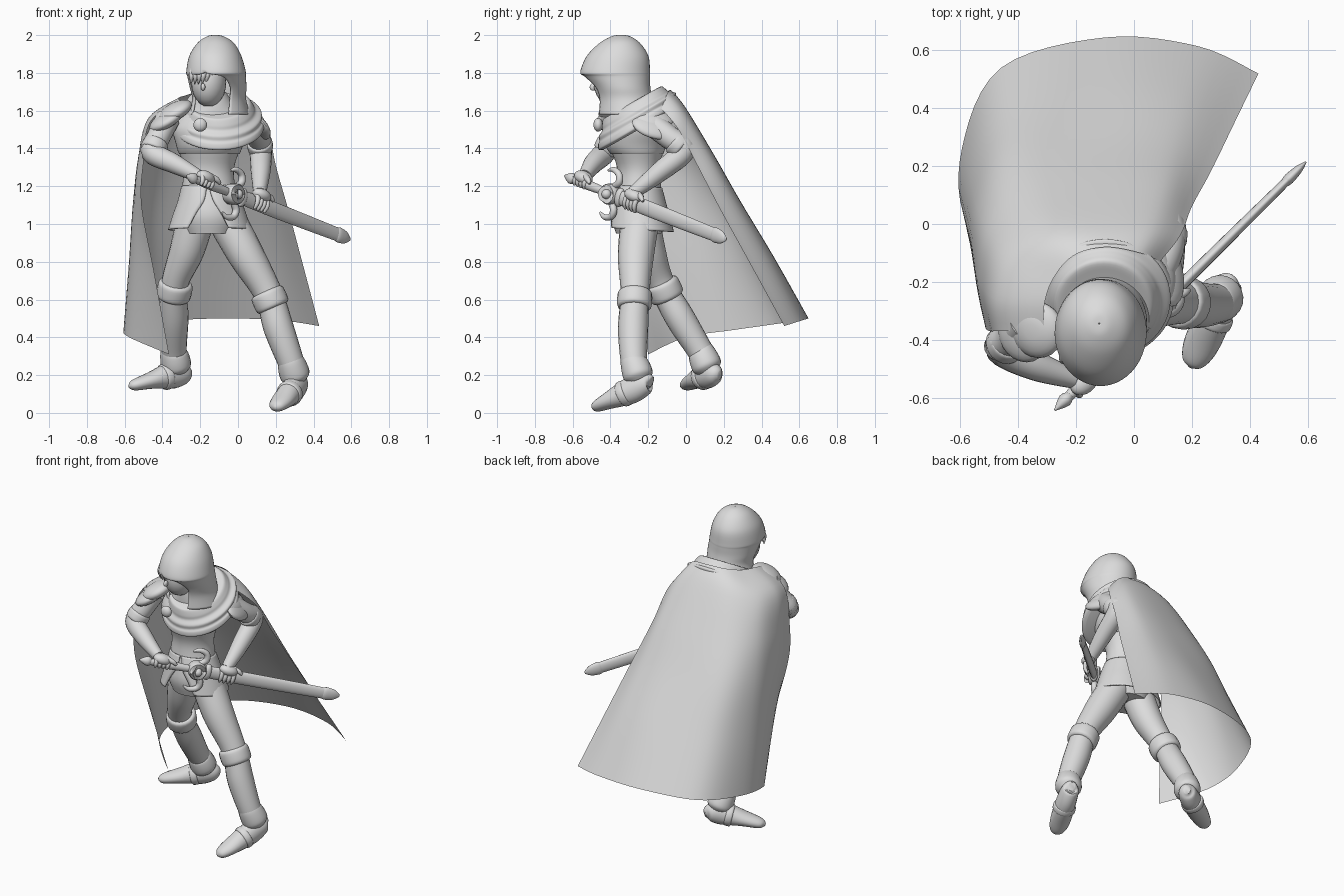
import bpy, bmesh, math
from mathutils import Vector, Euler

mat = bpy.data.materials.new("plain_grey")
mat.diffuse_color = (0.72, 0.72, 0.72, 1)


def smooth(rows, n):
    """Catmull-Rom interpolation between rows of numbers."""
    out, m = [], len(rows) - 1
    for i in range(m):
        a, b, c, d = rows[max(i - 1, 0)], rows[i], rows[i + 1], rows[min(i + 2, m)]
        for k in range(n):
            t = k / n
            out.append([0.5 * (2 * q + (r - p) * t + (2 * p - 5 * q + 4 * r - s) * t * t
                        + (3 * q - p - 3 * r + s) * t ** 3) for p, q, r, s in zip(a, b, c, d)])
    return out + [list(rows[m])]


def grid(name, rows, closed=True, cap=True, thick=0):
    bm = bmesh.new()
    vs = [[bm.verts.new(p) for p in r] for r in rows]
    n = len(rows[0])
    for r, s in zip(vs, vs[1:]):
        for j in range(n if closed else n - 1):
            k = (j + 1) % n
            bm.faces.new((r[j], r[k], s[k], s[j]))
    if cap:
        bm.faces.new(vs[0])
        bm.faces.new(vs[-1])
    bmesh.ops.remove_doubles(bm, verts=bm.verts, dist=1e-5)
    bmesh.ops.recalc_face_normals(bm, faces=bm.faces)
    me = bpy.data.meshes.new(name)
    bm.to_mesh(me)
    bm.free()
    me.materials.append(mat)
    ob = bpy.data.objects.new(name, me)
    bpy.context.collection.objects.link(ob)
    if thick:
        ob.modifiers.new("thickness", 'SOLIDIFY').thickness = thick
    return ob


def tube(name, pts, radii, ref=(0, 1, 0), n=20, sub=5):
    """Sweep an ellipse along a smooth path; radii are numbers or (side, up) pairs."""
    rad = [r if isinstance(r, tuple) else (r, r) for r in radii]
    path = smooth([tuple(p) + r for p, r in zip(pts, rad)], sub)
    c = [Vector(p[:3]) for p in path]
    rows = []
    for i, p in enumerate(path):
        t = (c[min(i + 1, len(c) - 1)] - c[max(i - 1, 0)]).normalized()
        side = t.cross(Vector(ref)).normalized()
        up = side.cross(t)
        rows.append([c[i] + side * p[3] * math.cos(a) + up * p[4] * math.sin(a)
                     for a in (2 * math.pi * k / n for k in range(n))])
    return grid(name, rows)


def shell(name, st, tilt=0, facing=-90, closed=True, thick=0, cap=True, n=48, sub=5):
    """Stack ellipses (z, cx, cy, rx, ry, half gap in degrees)."""
    rows = []
    for z, cx, cy, rx, ry, gap in smooth(st, sub):
        gap, row = max(gap, 0), []
        for k in range(n):
            f = k / n if closed else k / (n - 1)
            a = math.radians(facing + gap + (360 - 2 * gap) * f)
            y = ry * math.sin(a)
            row.append((cx + rx * math.cos(a), cy + y, z + tilt * y))
        rows.append(row)
    return grid(name, rows, closed, cap, thick)


def ball(name, loc, scale, rot=(0, 0, 0), seg=24):
    R = Euler([math.radians(a) for a in rot]).to_matrix()
    rows = []
    for i in range(1, seg // 2):
        p = math.pi * i / (seg // 2)
        rows.append([Vector(loc) + R @ Vector((scale[0] * math.sin(p) * math.cos(a),
                     scale[1] * math.sin(p) * math.sin(a), scale[2] * math.cos(p)))
                     for a in (2 * math.pi * k / seg for k in range(seg))])
    return grid(name, rows)


def band(name, p, d, r, h):
    p, d = Vector(p), Vector(d).normalized()
    tube(name, [p + d * h * k for k in (-1, -.75, 0, .75, 1)],
         [r * .84, r * .97, r, r * .97, r * .84], sub=3)


# Head, face and hair
ball("head", (-.155, -.385, 1.75), (.092, .105, .13), (0, 0, -15))
ball("nose", (-.185, -.492, 1.725), (.012, .018, .02))
for i in range(6):
    x = -.24 + i * .02
    y = -.465 - .03 * math.sin(i / 5 * math.pi)
    tube("hair_lock", [(x, y + .02, 1.82), (x - .004, y - .005, 1.785), (x - .01, y + .006, 1.74)],
         [.02, .015, .002], ref=(1, 0, 0), n=8)

# Hood with face opening, and draped cowl
shell("hood", [(2.0, -.12, -.345, .002, .002, 0), (1.995, -.12, -.345, .04, .045, 0),
               (1.96, -.118, -.35, .095, .105, 0), (1.89, -.12, -.362, .138, .163, 0),
               (1.805, -.116, -.375, .158, .185, 0), (1.78, -.113, -.365, .155, .175, 34),
               (1.72, -.105, -.34, .15, .152, 48), (1.66, -.10, -.32, .143, .15, 46),
               (1.58, -.1, -.29, .165, .18, 40)], facing=-112, closed=False, cap=False, thick=.01)
shell("cowl", [(1.635, -.105, -.3, .13, .13, 0), (1.64, -.105, -.285, .165, .155, 0),
               (1.615, -.1, -.275, .182, .17, 0), (1.595, -.1, -.265, .195, .18, 0),
               (1.58, -.1, -.258, .225, .203, 0), (1.555, -.1, -.255, .225, .203, 0),
               (1.54, -.1, -.255, .235, .21, 0), (1.515, -.1, -.25, .238, .212, 0),
               (1.5, -.1, -.25, .215, .19, 0)], tilt=.57)
ball("brooch", (-.2, -.465, 1.525), (.036, .025, .036))

# Torso with short jacket
shell("torso", [(.95, -.15, -.25, .13, .12, 0), (1.05, -.15, -.25, .165, .145, 0),
                (1.2, -.155, -.25, .14, .118, 0), (1.3, -.155, -.25, .135, .115, 0),
                (1.42, -.15, -.26, .17, .145, 0), (1.53, -.14, -.25, .2, .15, 0),
                (1.62, -.13, -.28, .12, .12, 0), (1.7, -.13, -.33, .065, .065, 0)])
shell("short_jacket", [(1.37, -.152, -.258, .15, .13, 0), (1.375, -.152, -.26, .162, .142, 0),
                       (1.42, -.15, -.268, .178, .16, 0), (1.5, -.145, -.263, .2, .165, 0),
                       (1.56, -.14, -.26, .18, .14, 0)])
# Split skirt
shell("split_skirt", [(1.2, -.155, -.25, .145, .124, 2), (1.12, -.15, -.25, .17, .145, 8),
                      (1.05, -.15, -.245, .195, .16, 20), (.97, -.15, -.24, .22, .176, 30)],
      tilt=-.06, facing=-92, closed=False, cap=False, thick=.008)

# Cape: top edge, shoulder line, upper, middle, lower and hem, from left front to right
cape = [
    [(-.31, -.37, 1.65), (-.31, -.28, 1.67), (-.28, -.19, 1.68), (-.21, -.11, 1.7),
     (-.1, -.08, 1.71), (.02, -.1, 1.69), (.09, -.13, 1.61)],
    [(-.465, -.37, 1.54), (-.475, -.26, 1.56), (-.43, -.12, 1.57), (-.29, -.03, 1.61),
     (-.1, -.005, 1.62), (.06, -.01, 1.59), (.16, -.04, 1.5)],
    [(-.5, -.37, 1.33), (-.53, -.21, 1.34), (-.50, -.03, 1.36), (-.36, .1, 1.37),
     (-.1, .145, 1.37), (.1, .13, 1.36), (.2, .06, 1.31)],
    [(-.51, -.35, 1.1), (-.55, -.17, 1.11), (-.54, .05, 1.12), (-.41, .23, 1.12),
     (-.1, .287, 1.12), (.13, .27, 1.11), (.265, .18, 1.08)],
    [(-.445, -.29, .75), (-.56, -.1, .77), (-.565, .15, .8), (-.43, .38, .81),
     (-.1, .465, .82), (.17, .445, .81), (.345, .345, .78)],
    [(-.365, -.2, .31), (-.575, .0, .40), (-.595, .26, .44), (-.46, .54, .48),
     (-.1, .645, .5), (.22, .615, .49), (.43, .52, .46)]]
across = [sum(smooth(r, 6), []) for r in cape]
grid("cape", [[r[i:i + 3] for i in range(0, len(r), 3)] for r in smooth(across, 6)],
     closed=False, cap=False)

# Legs, boots and shoes
legs = {
    "right": ([(-.22, -.24, 1.04), (-.27, -.2, .86), (-.335, -.13, .68), (-.34, -.03, .5),
               (-.34, .08, .32), (-.325, .115, .24)], [.1, .092, .072, .078, .068, .068],
              [(-.265, .18, .2), (-.285, .155, .205), (-.35, .11, .2), (-.46, .05, .172),
               (-.55, .005, .147), (-.578, -.005, .14)]),
    "left": ([(-.07, -.24, 1.04), (.04, -.265, .84), (.16, -.27, .63), (.215, -.28, .45),
              (.28, -.275, .27), (.305, -.25, .19)], [.102, .096, .076, .08, .07, .068],
             [(.335, -.185, .16), (.325, -.205, .16), (.29, -.29, .12), (.235, -.41, .064),
              (.205, -.475, .034), (.195, -.495, .026)])}
for s, (pts, rad, foot) in legs.items():
    tube(s + "_leg", pts, rad, sub=8)
    v = [Vector(p) for p in pts]
    band(s + "_knee_cuff", v[2].lerp(v[3], .17), v[3] - v[1], .093, .048)
    tube(s + "_boot_ankle", [v[4].lerp(v[3], .15), v[4], v[4].lerp(v[5], .6), v[5],
                             v[5] + (v[5] - v[4]) * .3], [.06, .072, .08, .076, .05])
    tube(s + "_shoe", foot, [(.02, .025), (.05, .055), (.06, .072), (.062, .045),
                             (.042, .029), (.008, .008)], ref=(0, 0, 1))
    f = [Vector(p) for p in foot]
    band(s + "_shoe_strap", f[2].lerp(f[3], .3), f[3] - f[2], .07, .022)

# Arms with sleeve cuffs
arms = {"right": [(-.37, -.34, 1.56), (-.42, -.39, 1.46), (-.455, -.43, 1.38),
                  (-.34, -.49, 1.32), (-.21, -.535, 1.255)],
        "left": [(.07, -.18, 1.53), (.11, -.09, 1.46), (.12, -.01, 1.39),
                 (.12, -.14, 1.275), (.115, -.28, 1.165)]}
for s, pts in arms.items():
    ref = (0, 0, 1) if s == "right" else (1, 0, 0)
    tube(s + "_arm", pts, [.065, .062, .06, .052, .034], ref=ref, sub=6)
    v = [Vector(p) for p in pts]
    band(s + "_sleeve_cuff", v[1].lerp(v[2], .6), v[2] - v[1], .069, .03)

# Layered shoulder guards
ball("right_shoulder_guard", (-.335, -.365, 1.595), (.1, .1, .045), (10, -28, 0))
ball("right_shoulder_plate", (-.38, -.375, 1.55), (.1, .105, .04), (10, -30, 0))
ball("left_shoulder_guard", (.08, -.175, 1.555), (.08, .11, .04), (-12, 42, 0))
ball("left_shoulder_plate", (.105, -.16, 1.515), (.085, .13, .035), (-16, 46, 0))

# Sword frame: A along the blade, N sideways, V upwards
A = Vector((.85, .84, -.33)).normalized()
N = A.cross(Vector((0, 0, 1))).normalized()
V = N.cross(A)


def S(a, n=0, v=0):
    return Vector((-.26, -.63, 1.25)) + A * a + N * n + V * v


def along(name, st):
    tube(name, [S(a) for a, _, _ in st], [(n, v) for _, n, v in st], ref=(0, 0, 1), sub=3)


along("pommel", [(-.02, .003, .004), (.03, .024, .03), (.06, .012, .018), (.07, .012, .018)])
along("grip", [(.05, .018, .02), (.17, .024, .026), (.32, .018, .02)])
along("scabbard", [(.36, .02, .038), (.6, .02, .042), (.9, .018, .04), (1.17, .015, .036)])
along("scabbard_tip", [(1.14, .015, .035), (1.16, .019, .041), (1.21, .014, .032), (1.245, .003, .008)])
along("scabbard_collar", [(.394, .02, .036), (.402, .026, .05), (.42, .026, .05), (.43, .02, .036)])
tube("guard_disc", [S(.345, n) for n in (-.035, -.028, .028, .035)], [.045, .055, .055, .045], sub=2)
ball("guard_gem", S(.345, .035), (.026, .026, .026))
for s in (-1, 1):
    tube("guard_hook", [S(.35, 0, s * .04), S(.385, 0, s * .075), S(.375, 0, s * .115),
                        S(.33, 0, s * .13), S(.29, 0, s * .115)],
         [.016, .02, .018, .015, .006], ref=N, n=12)

# Hands: palm and fingers wrapped round the sword
for s, a0, n0, v0, start in (("right", .12, .0, .03, 110), ("left", .53, .02, .045, 100)):
    ball(s + "_hand", S(a0, n0, v0), (.058, .042, .034), (0, 20, 45))
    r = .034 if s == "right" else .05
    for i in range(4):
        a = a0 - .038 + i * .025
        arc = [math.radians(start - 38 * k) for k in range(5)]
        tube(s + "_finger", [S(a, (r - .012) * math.cos(t), r * math.sin(t)) for t in arc],
             [.013, .014, .013, .012, .007], ref=A, n=10, sub=3)
    tube(s + "_thumb", [S(a0 + .02, .01, r + .01), S(a0 + .06, .025, r), S(a0 + .085, .03, r - .015)],
         [.016, .015, .008], ref=N, n=10)

# Smooth shading with kept edges
for ob in bpy.context.scene.objects:
    ob.select_set(True)
    bpy.context.view_layer.objects.active = ob
bpy.ops.object.shade_smooth_by_angle(angle=math.radians(45))
